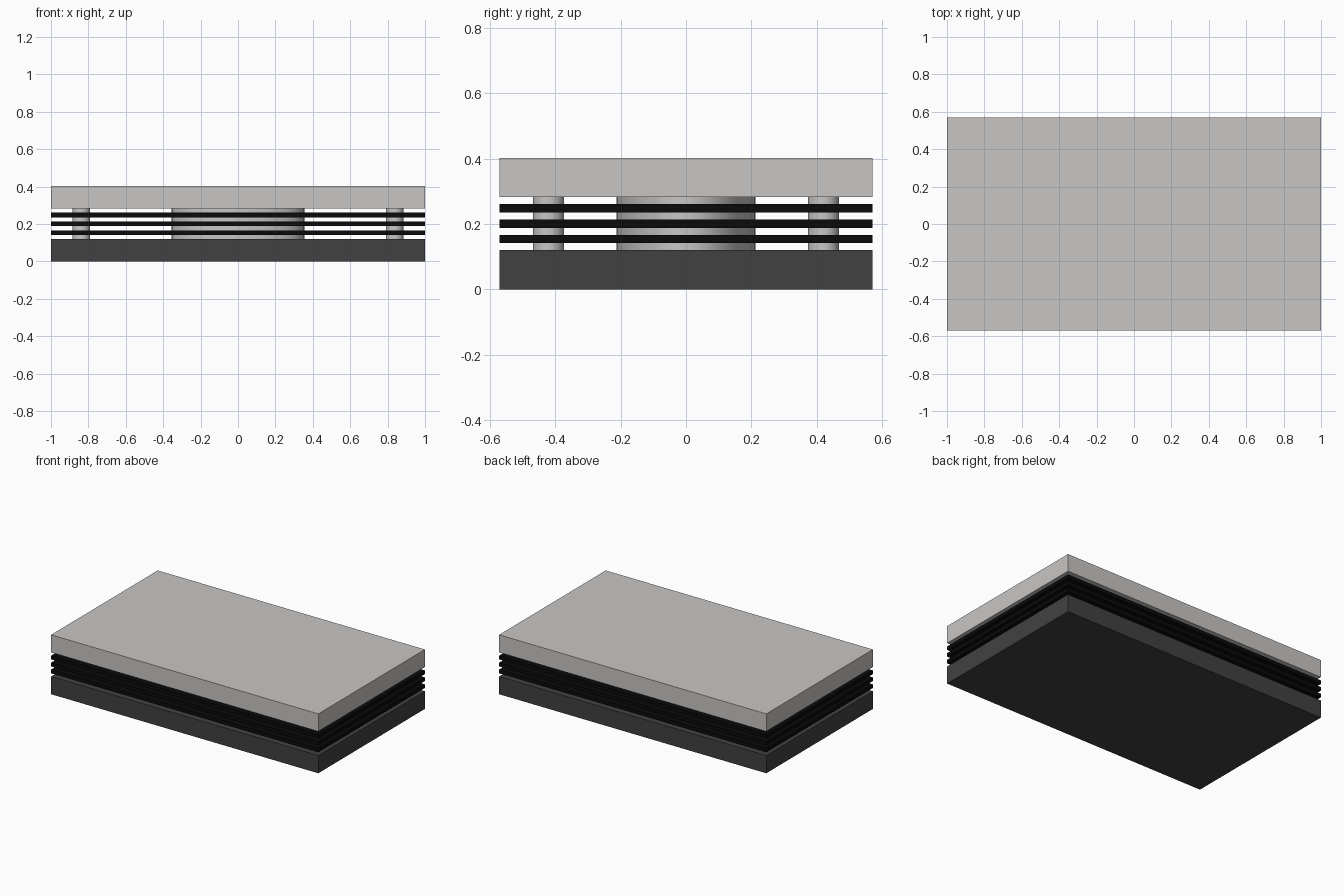
import bpy
import math

if "Cube" in bpy.data.objects:
    bpy.data.objects.remove(bpy.data.objects["Cube"])


def material(name, rgb):
    m = bpy.data.materials.new(name)
    m.diffuse_color = (*rgb, 1)
    m.use_nodes = True
    m.node_tree.nodes["Principled BSDF"].inputs["Base Color"].default_value = m.diffuse_color
    return m


LIGHT = material("light_grey", (0.58, 0.565, 0.55))
DARK = material("dark_grey", (0.053, 0.053, 0.053))
BLACK = material("black", (0.003, 0.003, 0.003))


def slab(name, z0, z1, mat):
    bpy.ops.mesh.primitive_cube_add(size=1, location=(0, 0, (z0 + z1) / 2))
    o = bpy.context.object
    o.name = name
    o.scale = (2, 1.14, z1 - z0)
    bpy.ops.object.transform_apply(location=False, rotation=False, scale=True)
    o.data.materials.append(mat)


def column(name, x, y, rx, ry, z0, z1, mat):
    bpy.ops.mesh.primitive_cylinder_add(vertices=48, radius=1, depth=1,
                                        location=(x, y, (z0 + z1) / 2))
    o = bpy.context.object
    o.name = name
    o.scale = (rx, ry, z1 - z0)
    bpy.ops.object.transform_apply(location=False, rotation=False, scale=True)
    bpy.ops.object.shade_smooth_by_angle(angle=math.radians(30))
    o.data.materials.append(mat)


# Outer slabs
slab("base_slab", 0, 0.12, DARK)
slab("top_slab", 0.283, 0.402, LIGHT)

# Thin black plates stacked between them
for i, z in enumerate((0.154, 0.201, 0.248)):
    slab(f"thin_plate_{i + 1}", z - 0.0125, z + 0.0125, BLACK)

# Oval centre core and four corner posts
column("centre_core", 0, 0, 0.355, 0.213, 0.12, 0.283, LIGHT)
for sx in (-1, 1):
    for sy in (-1, 1):
        column("corner_post", sx * 0.838, sy * 0.42, 0.047, 0.047, 0.12, 0.283, LIGHT)
